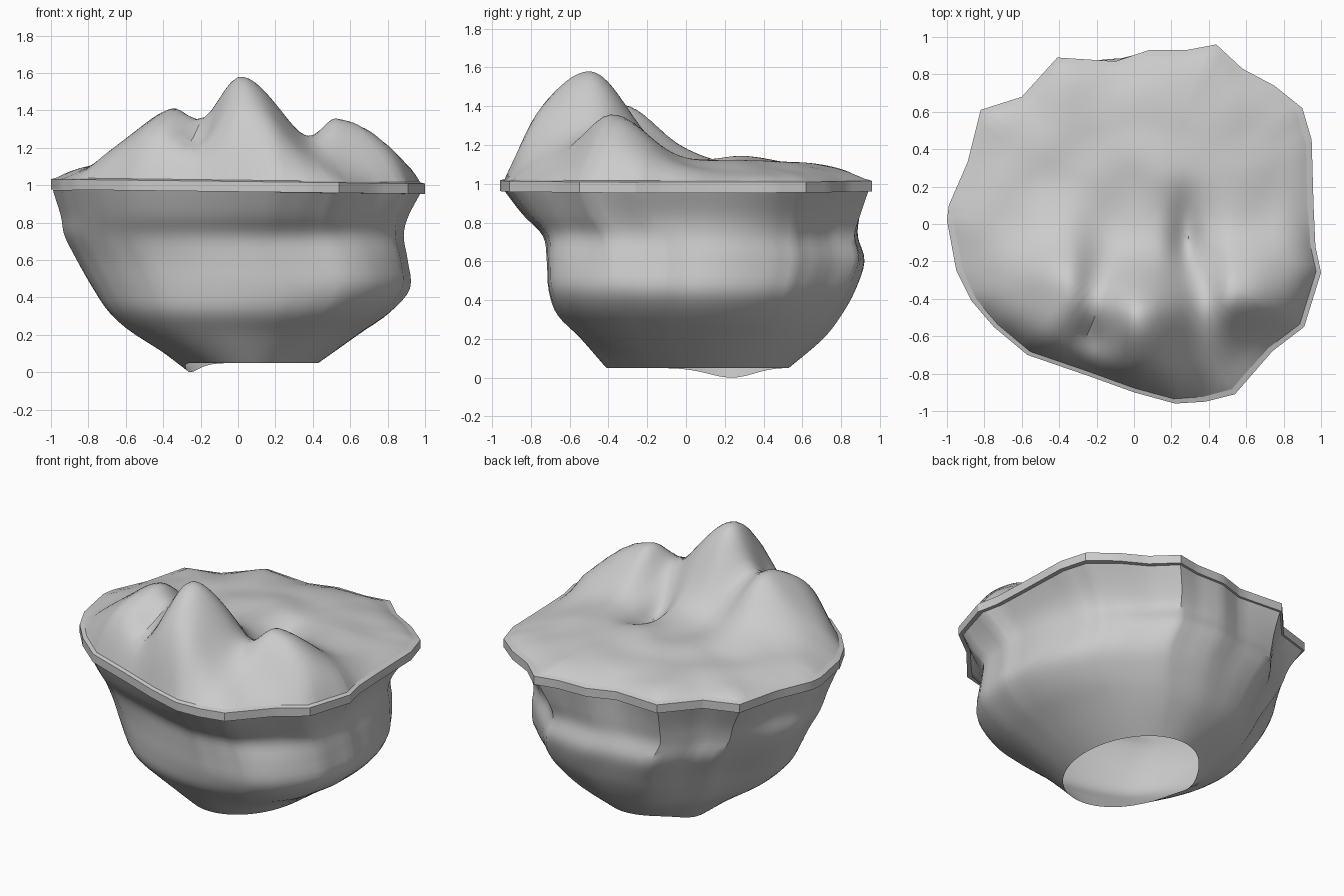
import bpy, math
from mathutils import Vector, noise

if "Cube" in bpy.data.objects:
    bpy.data.objects.remove(bpy.data.objects["Cube"])

# Irregular outline of the rim, counter-clockwise, seen from above
OUTLINE = [(0.97, -0.12), (0.96, 0.1), (0.95, 0.45), (0.9, 0.62), (0.75, 0.74), (0.58, 0.83),
           (0.44, 0.96), (0.28, 0.93), (0.08, 0.93), (-0.1, 0.87), (-0.41, 0.89), (-0.6, 0.68),
           (-0.82, 0.61), (-0.89, 0.33), (-0.99, 0.1), (-1.0, 0.02), (-0.95, -0.25), (-0.87, -0.41),
           (-0.75, -0.55), (-0.57, -0.70), (-0.25, -0.81), (0.0, -0.9), (0.22, -0.96),
           (0.38, -0.95), (0.54, -0.91), (0.74, -0.68), (0.91, -0.55), (1.0, -0.26)]
# Bowl extents by height: z, left, right, front, back
LEVELS = [(0.975, -0.99, 0.985, -0.945, 0.945), (0.84, -0.95, 0.91, -0.84, 0.92),
          (0.73, -0.935, 0.89, -0.74, 0.905), (0.6, -0.87, 0.92, -0.72, 0.94),
          (0.45, -0.78, 0.93, -0.71, 0.89), (0.32, -0.69, 0.82, -0.67, 0.81),
          (0.2, -0.55, 0.65, -0.55, 0.71), (0.05, -0.28, 0.43, -0.41, 0.53)]
# Bulges and dents around the bowl: direction in degrees, amount, width in degrees
BULGES = [(-38, 0.13, 20), (42, -0.09, 22), (138, -0.12, 22)]
# Hills and hollows: x, y, height, spread left, right, front, back
HILLS = [(0.02, -0.5, 0.485, 0.15, 0.21, 0.23, 0.2),
         (-0.36, -0.34, 0.28, 0.19, 0.11, 0.28, 0.2),
         (0.53, -0.38, 0.25, 0.09, 0.3, 0.14, 0.18),
         (0.15, -0.82, 0.07, 0.2, 0.12, 0.1, 0.1),
         (-0.38, -0.6, 0.05, 0.2, 0.15, 0.12, 0.12),
         (-0.65, -0.35, 0.04, 0.12, 0.12, 0.2, 0.2),
         (0.28, -0.1, -0.09, 0.06, 0.05, 0.12, 0.15),
         (-0.23, -0.6, -0.09, 0.1, 0.1, 0.08, 0.1),
         (0.2, 0.28, 0.03, 0.2, 0.2, 0.15, 0.2)]
STEPS = 4


def dense_outline():
    pts = []
    for i, a in enumerate(OUTLINE):
        b = OUTLINE[(i + 1) % len(OUTLINE)]
        pts += [Vector(a).lerp(Vector(b), k / STEPS) for k in range(STEPS)]
    return pts


def spline(rows, steps):
    out = []
    for i in range(len(rows) - 1):
        p = [Vector(rows[max(0, min(len(rows) - 1, j))]) for j in range(i - 1, i + 3)]
        for k in range(steps):
            t = k / steps
            out.append(0.5 * (2 * p[1] + (p[2] - p[0]) * t + (2 * p[0] - 5 * p[1] + 4 * p[2] - p[3]) * t * t
                              + (3 * p[1] - p[0] - 3 * p[2] + p[3]) * t ** 3))
    return out + [Vector(rows[-1])]


def loft(name, rings, cap=None, angle=40):
    n = len(rings[0])
    verts = [v for r in rings for v in r]
    faces = [(r * n + i, r * n + (i + 1) % n, (r + 1) * n + (i + 1) % n, (r + 1) * n + i)
             for r in range(len(rings) - 1) for i in range(n)]
    if cap:
        verts.append(cap)
        last = (len(rings) - 1) * n
        faces += [(last + i, last + (i + 1) % n, len(verts) - 1) for i in range(n)]
    mesh = bpy.data.meshes.new(name)
    mesh.from_pydata(verts, [], faces)
    obj = bpy.data.objects.new(name, mesh)
    bpy.context.collection.objects.link(obj)
    bpy.ops.object.select_all(action='DESELECT')
    obj.select_set(True)
    bpy.context.view_layer.objects.active = obj
    bpy.ops.object.shade_smooth_by_angle(angle=math.radians(angle))
    return obj


def bulge(x, y):
    deg = math.degrees(math.atan2(y, x))
    return sum(a * math.exp(-(((deg - d + 180) % 360 - 180) / w) ** 2) for d, a, w in BULGES)


outline = dense_outline()

# Rocky bowl, open underneath; the shape rounds off towards the bottom
rings = []
for z, left, right, front, back in spline(LEVELS, 4):
    t = max(0, min(1, (z - 0.05) / 0.925))
    ring = []
    for p in outline:
        q = Vector((p.x, p.y / 0.96))
        q = q.normalized().lerp(q, t)
        x = (left + right) / 2 + q.x * (right - left) / 2
        y = (front + back) / 2 + q.y * (back - front) / 2
        lump = 0.02 * noise.noise(Vector((x * 2.2, y * 2.2, z * 2.5)))
        s = 1 + (lump + bulge(x, y)) * math.sin(math.pi * t)
        drop = 0.05 * math.exp(-((x + 0.27) ** 2 + (y - 0.24) ** 2) / 0.03) * (1 - t) ** 6
        ring.append((x * s, y * s, z - drop))
    rings.append(ring)
loft("rock_bowl", rings[::-1])


# Narrow rim band
def rim_ring(scale, z):
    return [(p.x * scale, p.y * scale, z - 0.012 * p.x) for p in outline]


loft("rim_band", [rim_ring(0.97, 0.965), rim_ring(1, 0.965), rim_ring(1, 1.02), rim_ring(0.965, 1.03)], angle=25)


# Hilly ground
def ground(x, y, u):
    h = 0
    for cx, cy, top, l, r, f, b in HILLS:
        dx, dy = x - cx, y - cy
        h += top * math.exp(-0.5 * ((dx / (l if dx < 0 else r)) ** 2 + (dy / (f if dy < 0 else b)) ** 2))
    h += 0.02 * noise.noise(Vector((x * 4, y * 4, 0.3)))
    return 1.025 - 0.012 * x * u + 0.08 * (1 - u ** 6) + h * (1 - u ** 20)


COUNT = 40
rings = []
for k in range(COUNT):
    u = 1 - k / COUNT
    s = u * 0.975
    rings.append([(p.x * s, p.y * s, ground(p.x * s, p.y * s, u)) for p in outline])
loft("hilly_ground", rings, cap=(0, 0, ground(0, 0, 0)))
